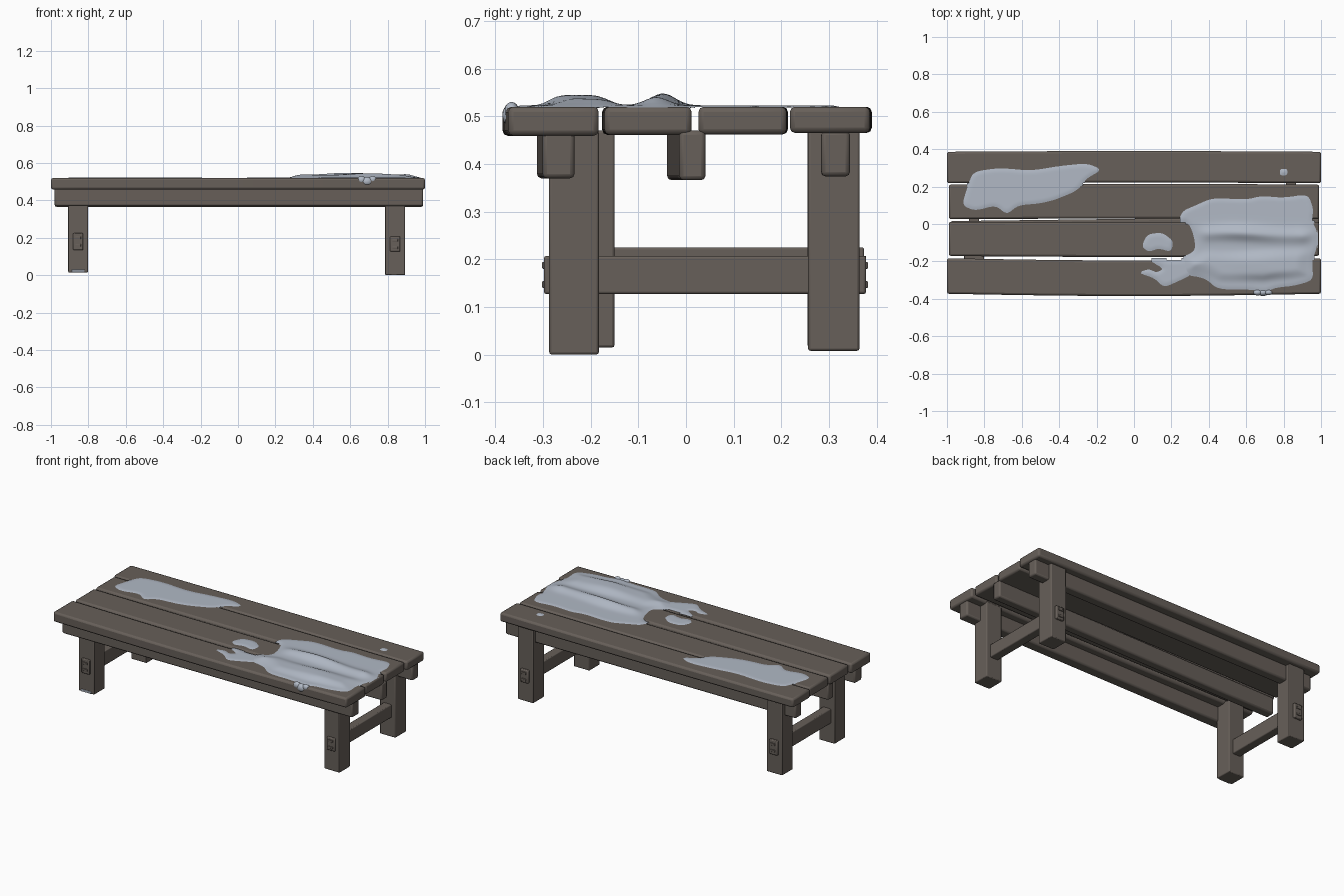
import bpy, bmesh, math
from mathutils import Vector

cube = bpy.data.objects.get("Cube")
if cube:
    bpy.data.objects.remove(cube, do_unlink=True)


def material(name, rgb):
    mat = bpy.data.materials.new(name)
    mat.use_nodes = True
    mat.diffuse_color = (*rgb, 1)
    mat.node_tree.nodes["Principled BSDF"].inputs["Base Color"].default_value = (*rgb, 1)
    return mat


WOOD = material("weathered_wood", (0.135, 0.115, 0.1))
SNOW = material("pale_snow", (0.44, 0.485, 0.56))
TOP = 0.52


def finish(bm, name, mat, angle=35):
    mesh = bpy.data.meshes.new(name)
    bmesh.ops.recalc_face_normals(bm, faces=bm.faces)
    bm.to_mesh(mesh)
    bm.free()
    mesh.materials.append(mat)
    obj = bpy.data.objects.new(name, mesh)
    bpy.context.collection.objects.link(obj)
    bpy.ops.object.select_all(action='DESELECT')
    obj.select_set(True)
    bpy.context.view_layer.objects.active = obj
    bpy.ops.object.shade_smooth_by_angle(angle=math.radians(angle))
    return obj


def timber(name, xs, ys, zs, bevel=0.008, cuts=0, shape=None, mat=WOOD):
    """Bevelled block between the given ranges, optionally sliced along x and bent."""
    bm = bmesh.new()
    bmesh.ops.create_cube(bm, size=1)
    for v in bm.verts:
        v.co = [r[0] + (c + 0.5) * (r[1] - r[0]) for c, r in zip(v.co, (xs, ys, zs))]
    for i in range(1, cuts + 1):
        x = xs[0] + (xs[1] - xs[0]) * i / (cuts + 1)
        bmesh.ops.bisect_plane(bm, geom=bm.verts[:] + bm.edges[:] + bm.faces[:],
                               plane_co=(x, 0, 0), plane_no=(1, 0, 0))
    if shape:
        for v in bm.verts:
            v.co.y += shape(v.co.x)
    obj = finish(bm, name, mat)
    mod = obj.modifiers.new("worn_edges", 'BEVEL')
    mod.width = bevel
    mod.segments = 2
    mod.limit_method = 'ANGLE'
    mod.angle_limit = math.radians(40)
    return obj


# Table top: four slightly bowed planks
planks = [("front_plank", 1.0, -0.373, -0.183, 0.459, -0.012),
          ("front_middle_plank", 0.99, -0.171, 0.012, 0.461, -0.005),
          ("back_middle_plank", 0.99, 0.026, 0.211, 0.462, 0.003),
          ("back_plank", 1.0, 0.218, 0.386, 0.465, 0.004)]
for name, half, y0, y1, z0, bow in planks:
    timber(name, (-half, half), (y0, y1), (z0, TOP), 0.011, 11,
           lambda x, b=bow: b * math.cos(x * math.pi / 2))

# Long beams under the planks, each a little askew
for name, y0, y1, z0, skew in [("front_beam", -0.307, -0.24, 0.37, 0.006),
                               ("middle_beam", -0.027, 0.028, 0.366, 0.013),
                               ("back_beam", 0.278, 0.338, 0.374, 0.006)]:
    timber(name, (-0.98, 0.99), (y0, y1), (z0, 0.47), 0.009, 5, lambda x, s=skew: s * x)

# Leg frames: two legs and a through-tenoned stretcher at each end
frames = [("right", -0.855, (-0.255, -0.15), (0.255, 0.36), 0.015, 0.015, (0.135, 0.225)),
          ("left", 0.84, (-0.287, -0.183), (0.256, 0.364), 0.0, 0.008, (0.127, 0.207))]
for side, x, front, back, zf, zb, zs in frames:
    xs = (x - 0.053, x + 0.053)
    timber(f"{side}_front_leg", xs, front, (zf, 0.47), 0.005)
    timber(f"{side}_back_leg", xs, back, (zb, 0.47), 0.005)
    timber(f"{side}_stretcher", (x - 0.027, x + 0.027),
           (front[0] - 0.011, back[1] + 0.014), zs, 0.005)
    mid = sum(zs) / 2
    for end, y in (("front", front[0] - 0.011), ("back", back[1] + 0.014)):
        for i, dz in enumerate((-0.02, 0.02)):
            timber(f"{side}_{end}_tenon_wedge_{i + 1}", (x - 0.015, x + 0.015),
                   (y - 0.004, y + 0.004), (mid + dz - 0.007, mid + dz + 0.007), 0.002)


def inside_distance(p, outline):
    """Distance to the outline, positive inside and negative outside."""
    best, inside = 9.0, False
    for a, b in zip(outline, outline[1:] + outline[:1]):
        e, w = b - a, p - a
        t = min(1, max(0, w.dot(e) / e.length_squared))
        best = min(best, (w - e * t).length)
        if (a.y > p.y) != (b.y > p.y) and p.x < a.x + (p.y - a.y) * e.x / e.y:
            inside = not inside
    return best if inside else -best


def smooth_outline(points):
    """Round the corners by repeated corner cutting."""
    pts = [Vector(p) for p in points]
    for _ in range(2):
        pts = [q for a, b in zip(pts, pts[1:] + pts[:1])
               for q in (a.lerp(b, 0.2), a.lerp(b, 0.8))]
    return pts


def snow_patch(name, points, drift=None, step=0.01):
    """Height field that rises out of the planks inside the outline."""
    outline = smooth_outline(points)
    x0, y0 = (min(p[k] for p in outline) - 2 * step for k in (0, 1))
    x1, y1 = (max(p[k] for p in outline) + 2 * step for k in (0, 1))
    bm = bmesh.new()
    grid, dist = [], {}
    for i in range(int((x1 - x0) / step) + 1):
        row = []
        for j in range(int((y1 - y0) / step) + 1):
            x, y = x0 + i * step, y0 + j * step
            d = inside_distance(Vector((x, y)), outline)
            z = max(-0.005, min(0.003, d * 0.2))
            if drift and d > 0:
                t = min(1, d / 0.09)
                z += drift(x, y) * t * t * (3 - 2 * t)
            v = bm.verts.new((min(x, 0.985), max(y, -0.37), TOP + z))
            dist[v] = d
            row.append(v)
        grid.append(row)
    for ra, rb in zip(grid, grid[1:]):
        for j in range(len(ra) - 1):
            quad = (ra[j], rb[j], rb[j + 1], ra[j + 1])
            if max(dist[v] for v in quad) > 0:
                bm.faces.new(quad)
    bmesh.ops.delete(bm, geom=[v for v in bm.verts if not v.link_faces], context='VERTS')
    return finish(bm, name, SNOW, 60)


def drift(x, y):
    """Two wavy ridges running along the table."""
    wave = 0.008 * math.sin(9 * x)
    back = 0.025 * math.exp(-((y + 0.055 + wave) / 0.035) ** 2)
    front = 0.022 * math.exp(-((y + 0.225 - wave) / 0.07) ** 4)
    return (back + front) * (0.8 + 0.2 * math.sin(14 * x + 8 * y))


# Snow lying on the planks
snow_patch("large_snow_drift", [
    (.24, .02), (.26, .07), (.33, .1), (.42, .14), (.6, .13), (.68, .15), (.8, .14),
    (.93, .16), (.96, .08), (.95, .02), (.98, -.04), (.98, -.12), (.95, -.2), (.96, -.3),
    (.86, -.33), (.76, -.34), (.7, -.365), (.62, -.35), (.45, -.35), (.38, -.29),
    (.27, -.27), (.26, -.18), (.33, -.14), (.32, -.06), (.29, .01)], drift)
snow_patch("back_snow_patch", [
    (-.92, .1), (-.89, .2), (-.86, .28), (-.72, .3), (-.55, .285), (-.4, .31), (-.25, .325),
    (-.17, .29), (-.26, .24), (-.3, .18), (-.42, .13), (-.5, .11), (-.62, .1), (-.68, .05),
    (-.74, .1), (-.85, .07)])
snow_patch("small_snow_patch", [(.04, -.12), (.07, -.055), (.15, -.045), (.21, -.09),
                                (.2, -.15), (.13, -.13), (.08, -.15)])
snow_patch("front_snow_patch", [
    (.02, -.26), (.08, -.24), (.12, -.26), (.16, -.24), (.09, -.2), (.12, -.18),
    (.2, -.2), (.3, -.185), (.31, -.27), (.25, -.3), (.16, -.34), (.11, -.29)])
snow_patch("snow_fleck", [(.78, .26), (.78, .295), (.82, .295), (.82, .26)], step=0.005)

# Clump of snow hanging over the front edge
bm = bmesh.new()
for x, z, r in [(0.66, 0.51, 0.02), (0.69, 0.502, 0.024), (0.72, 0.512, 0.018)]:
    ball = bmesh.ops.create_icosphere(bm, subdivisions=3, radius=r)["verts"]
    for v in ball:
        v.co = (v.co.x * 1.2 + x, v.co.y * 0.8 - 0.366, v.co.z + z)
finish(bm, "overhanging_snow_clump", SNOW, 60)

# Frost at the foot of one leg
timber("leg_frost", (-0.89, -0.82), (-0.258, -0.25), (0.016, 0.03), 0.003, mat=SNOW)
